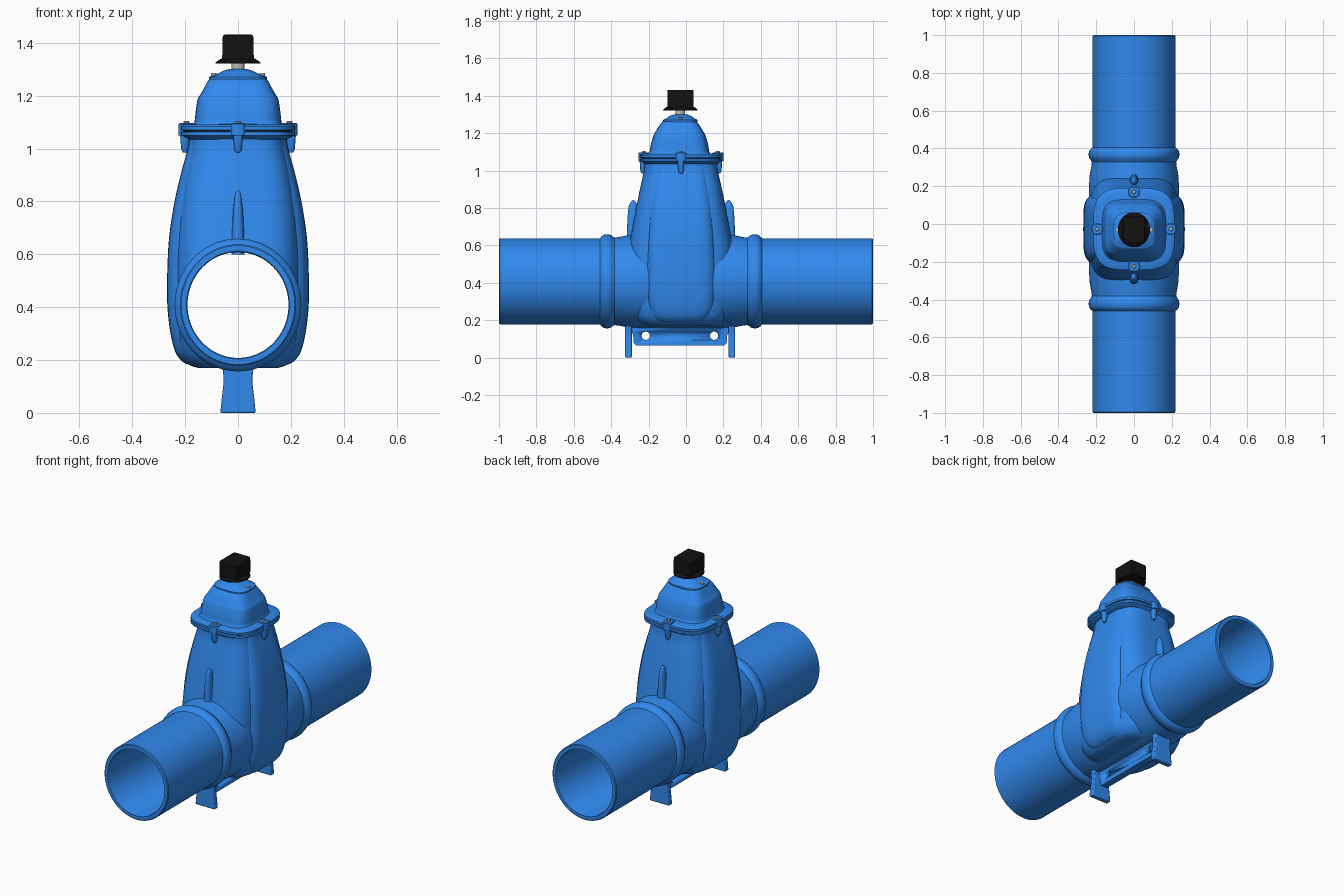
import bpy, bmesh
from math import cos, sin, pi, copysign
from mathutils import Vector

if "Cube" in bpy.data.objects:
    bpy.data.objects.remove(bpy.data.objects["Cube"])

CY, PZ = -0.027, 0.408      # valve body centre in y, pipe axis height


def material(name, rgb):
    m = bpy.data.materials.new(name)
    m.diffuse_color = (*rgb, 1)
    m.use_nodes = True
    m.node_tree.nodes["Principled BSDF"].inputs["Base Color"].default_value = m.diffuse_color
    return m


BLUE = material("blue_coating", (0.03, 0.25, 0.85))
BLACK = material("black_cap", (0.006, 0.006, 0.006))
STEEL = material("steel", (0.5, 0.5, 0.48))


def finish(name, bm, mat, angle=35):
    bmesh.ops.recalc_face_normals(bm, faces=bm.faces)
    me = bpy.data.meshes.new(name)
    bm.to_mesh(me)
    bm.free()
    ob = bpy.data.objects.new(name, me)
    bpy.context.collection.objects.link(ob)
    me.materials.append(mat)
    bpy.ops.object.select_all(action='DESELECT')
    bpy.context.view_layer.objects.active = ob
    ob.select_set(True)
    bpy.ops.object.shade_smooth_by_angle(angle=angle * pi / 180)
    return ob


def skin(name, rings, mat, cyclic=False, angle=35):
    """Bridge closed rings of points; cap the ends unless cyclic."""
    bm = bmesh.new()
    vs = [[bm.verts.new(p) for p in r] for r in rings]
    n = len(vs[0])
    pairs = list(zip(vs, vs[1:])) + ([(vs[-1], vs[0])] if cyclic else [])
    for a, b in pairs:
        for i in range(n):
            j = (i + 1) % n
            bm.faces.new((a[i], a[j], b[j], b[i]))
    if not cyclic:
        bm.faces.new(vs[0])
        bm.faces.new(vs[-1])
    return finish(name, bm, mat, angle)


def loft(name, sections, mat, power=4, cx=0, cy=CY, n=64, angle=35):
    """Stack of rounded rectangles given as (z, half x, half y)."""
    def se(v):
        return copysign(abs(v) ** (2 / power), v)
    rings = [[(cx + hx * se(cos(2 * pi * i / n)), cy + hy * se(sin(2 * pi * i / n)), z)
              for i in range(n)] for z, hx, hy in sections]
    return skin(name, rings, mat, angle=angle)


def smooth(sections, steps=4):
    """Catmull-Rom refinement of loft sections."""
    p = [Vector(s) for s in sections]
    p = [p[0]] + p + [p[-1]]
    out = []
    for a, b, c, d in zip(p, p[1:], p[2:], p[3:]):
        for k in range(steps):
            t = k / steps
            out.append(0.5 * (2 * b + (c - a) * t + (2 * a - 5 * b + 4 * c - d) * t * t
                              + (3 * b - a - 3 * c + d) * t ** 3))
    return out + [p[-1]]


def lathe_y(name, profile, mat, cyclic, n=72):
    """Revolve (y, radius) about the pipe axis, slightly narrow in x."""
    rings = [[(0.955 * r * cos(2 * pi * i / n), y, PZ + r * sin(2 * pi * i / n))
              for i in range(n)] for y, r in profile]
    return skin(name, rings, mat, cyclic)


def prism(name, outline, axis, lo, hi, mat, bevel=0.006):
    """Extrude a 2D outline along x (outline y,z) or y (outline x,z)."""
    def at(u, v, w):
        return (w, u, v) if axis == 'x' else (u, w, v)
    ob = skin(name, [[at(u, v, w) for u, v in outline] for w in (lo, hi)], mat)
    if bevel:
        b = ob.modifiers.new("round", 'BEVEL')
        b.width, b.segments, b.limit_method = bevel, 2, 'ANGLE'
    return ob


def cut(ob, cutter):
    m = ob.modifiers.new("cut", 'BOOLEAN')
    m.operation, m.solver, m.object = 'DIFFERENCE', 'EXACT', cutter
    bpy.context.view_layer.objects.active = ob
    bpy.ops.object.modifier_apply(modifier=m.name)


# Pipe with two collars and flared middle, hollow right through
half = [(0.0, .25), (.22, .25), (.29, .245), (.335, .236), (.355, .234), (.365, .24),
        (.375, .248), (.388, .251), (.402, .251), (.415, .248), (.425, .24), (.433, .23)]
outer = [(-1, .225), (-.995, .23)]
outer += [(CY - d, r) for d, r in reversed(half)] + [(CY + d, r) for d, r in half[1:]]
outer += [(.995, .23), (1, .225)]
lathe_y("pipe", outer + [(1, .204), (.99, .2), (-.99, .2), (-1, .204)], BLUE, True)

# Wide valve body and the narrower raised side panels
body = loft("valve_body", smooth([
    (.17, .15, .19), (.185, .19, .225), (.23, .22, .26), (.32, .235, .285), (.42, .24, .29),
    (.55, .24, .285), (.67, .235, .265), (.8, .222, .24), (.92, .2, .215), (1.0, .182, .198),
    (1.06, .178, .195)]), BLUE, 3.6)
panels = loft("side_panels", smooth([
    (.18, .17, .1), (.19, .205, .14), (.23, .237, .175), (.31, .257, .198), (.42, .268, .202),
    (.55, .267, .198), (.67, .26, .19), (.8, .24, .178), (.92, .212, .16), (1.0, .19, .148),
    (1.06, .182, .142)]), BLUE, 5)

# Clear the bore through the body
bore = lathe_y("bore_cutter", [(-.8, .214), (.8, .214)], BLUE, False)
for ob in (body, panels):
    cut(ob, bore)
bpy.data.objects.remove(bore)

# Vertical ribs above the pipe, front and back
for side, s in (("front", -1), ("back", 1)):
    y = CY + s * .255
    loft(f"{side}_rib", [(.6, .024, .036), (.68, .023, .034), (.76, .019, .03),
                         (.81, .014, .025), (.835, .009, .012), (.842, .003, .004)],
         BLUE, 2.5, cy=y, n=24, angle=60)

# Flange pair, with a small parting gap
loft("body_flange", [(1.035, .185, .195), (1.046, .208, .208), (1.05, .216, .218),
                     (1.062, .216, .218), (1.064, .212, .214)], BLUE, 3.6)
loft("flange_gasket", [(1.06, .206, .208), (1.072, .206, .208)], BLACK, 3.6)
loft("bonnet_flange", [(1.068, .212, .214), (1.07, .216, .218), (1.084, .216, .218),
                       (1.09, .208, .21), (1.092, .17, .17)], BLUE, 3.6)

# Bolts and their bosses in the middle of each flange side
for name, dx, dy in (("right", 1, 0), ("left", -1, 0), ("back", 0, 1), ("front", 0, -1)):
    x, y = dx * .195, CY + dy * .197
    loft(f"{name}_boss", [(.985, .008, .008), (.998, .014, .014), (1.05, .018, .018)],
         BLUE, 2.5, x + dx * .006, y + dy * .006, 20)
    loft(f"{name}_bolt_pad", [(1.05, .03, .03), (1.093, .03, .03), (1.096, .026, .026)],
         BLUE, 2.5, x, y, 24)
    loft(f"{name}_bolt", [(1.09, .011, .011), (1.101, .011, .011), (1.104, .008, .008)],
         STEEL, 2, x, y, 12)

# Bonnet with shoulder, top plate and dome
loft("bonnet", smooth([
    (1.085, .175, .172), (1.1, .165, .16), (1.14, .16, .153), (1.185, .153, .14),
    (1.205, .142, .13), (1.235, .125, .112), (1.258, .112, .095), (1.264, .098, .082)]),
    BLUE, 4, cy=-.035)
loft("bonnet_top", [(1.256, .105, .088), (1.26, .11, .092), (1.27, .11, .092),
                    (1.274, .104, .087), (1.279, .085, .075), (1.289, .066, .063),
                    (1.297, .048, .048), (1.301, .03, .03)], BLUE, 3.2, cy=-.03)
for name, s in (("left", -1), ("right", 1)):
    loft(f"{name}_top_bolt", [(1.268, .01, .01), (1.285, .01, .01)], STEEL, 2, s * .092, -.03, 12)

# Stem and black operating cap
loft("stem", [(1.29, .025, .025), (1.36, .025, .025)], STEEL, 2, cy=-.03, n=32)
loft("cap_skirt", [(1.322, .085, .092), (1.327, .084, .091), (1.34, .064, .075),
                   (1.345, .05, .06)], BLACK, 2, cy=-.03, n=48)
prism("cap_block", [(-.06, 1.335), (.06, 1.335), (.058, 1.425), (.052, 1.431),
                    (-.052, 1.431), (-.058, 1.425)], 'y', -.1, .04, BLACK, .005)

# Feet, flared at the ground
foot = [(.067, 0), (.062, .05), (.056, .1), (.054, .13), (.058, .165), (.07, .2)]
outline = foot + [(-x, z) for x, z in reversed(foot)]
for name, lo, hi in (("front_foot", -.325, -.29), ("back_foot", .228, .263)):
    prism(name, outline, 'y', lo, hi, BLUE)

# Base web joining the feet, with two through holes
web = prism("base_web", [(-.3, .19), (-.3, .14), (-.283, .125), (-.28, .08), (-.268, .066),
                         (.206, .066), (.218, .08), (.221, .125), (.238, .14), (.238, .19)],
            'x', -.022, .022, BLUE, 0)
for y in (-.215, .15):
    n = 28
    hole = skin("hole_cutter", [[(x, y + .022 * cos(2 * pi * i / n), .117 + .022 * sin(2 * pi * i / n))
                                 for i in range(n)] for x in (-.1, .1)], BLUE)
    cut(web, hole)
    bpy.data.objects.remove(hole)
